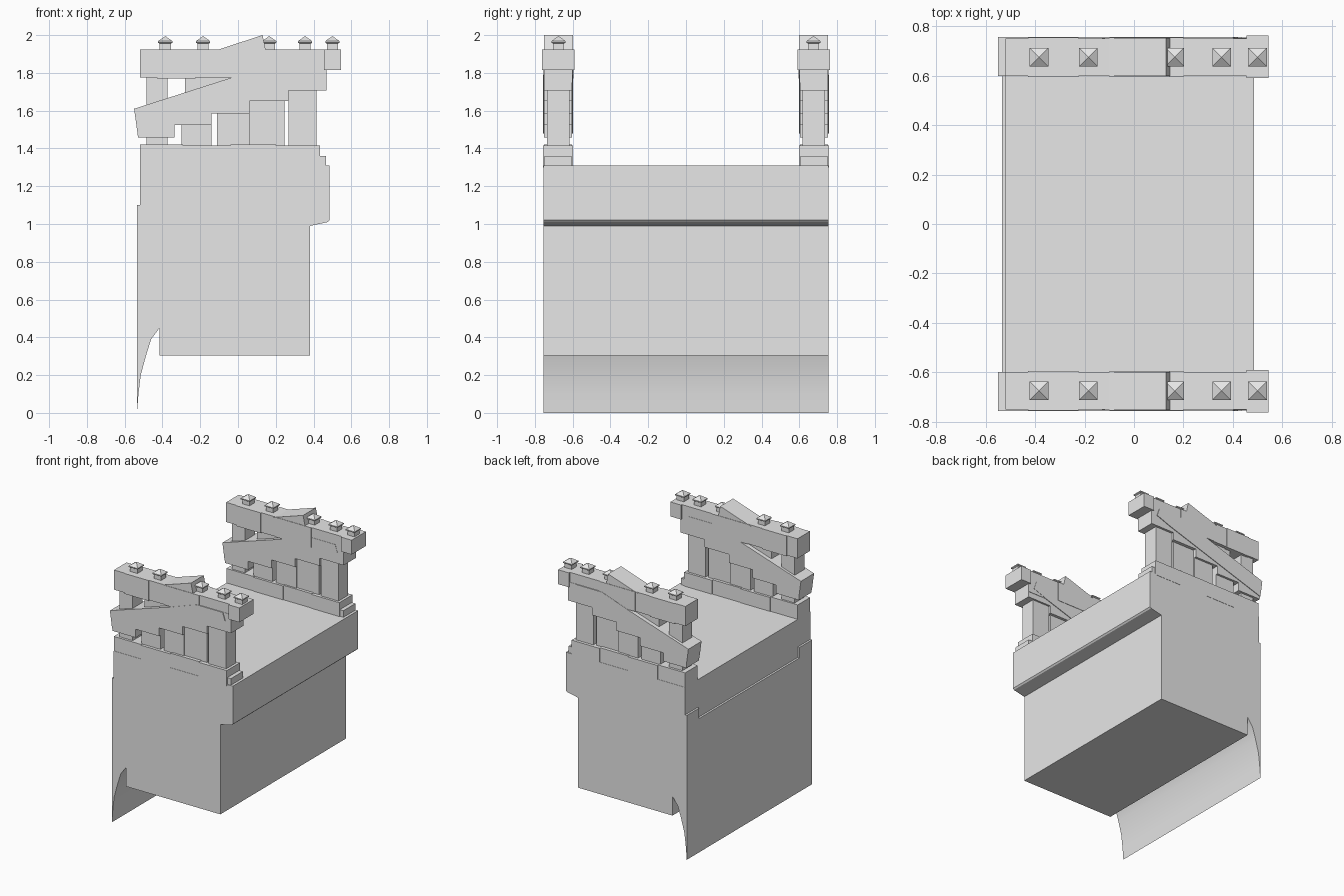
import bpy, bmesh

cube = bpy.data.objects.get("Cube")
if cube:
    bpy.data.objects.remove(cube, do_unlink=True)

stone = bpy.data.materials.new("grey_stone")
stone.use_nodes = True
grey = (0.8, 0.8, 0.8, 1)
stone.diffuse_color = grey
stone.node_tree.nodes["Principled BSDF"].inputs["Base Color"].default_value = grey


def finish(bm, name):
    bmesh.ops.recalc_face_normals(bm, faces=bm.faces)
    mesh = bpy.data.meshes.new(name)
    bm.to_mesh(mesh)
    bm.free()
    mesh.materials.append(stone)
    obj = bpy.data.objects.new(name, mesh)
    bpy.context.collection.objects.link(obj)
    return obj


def prism(name, profile, y0, y1):
    """Extrude an x-z outline from y0 to y1."""
    bm = bmesh.new()
    face = bm.faces.new([bm.verts.new((x, y0, z)) for x, z in profile])
    out = bmesh.ops.extrude_face_region(bm, geom=[face])
    verts = [v for v in out["geom"] if isinstance(v, bmesh.types.BMVert)]
    bmesh.ops.translate(bm, verts=verts, vec=(0, y1 - y0, 0))
    return finish(bm, name)


def box(name, x0, x1, z0, z1, y0, y1):
    return prism(name, [(x0, z0), (x1, z0), (x1, z1), (x0, z1)], y0, y1)


def finial(name, x, y):
    """Small square neck with a pyramid cap."""
    bm = bmesh.new()
    rings = []
    for half, z in ((0.03, 1.92), (0.03, 1.955), (0.038, 1.96), (0.038, 1.968)):
        rings.append([bm.verts.new((x + half * a, y + half * b, z))
                      for a, b in ((-1, -1), (1, -1), (1, 1), (-1, 1))])
    bm.faces.new(rings[0])
    for low, high in zip(rings, rings[1:]):
        for i in range(4):
            j = (i + 1) % 4
            bm.faces.new((low[i], low[j], high[j], high[i]))
    tip = bm.verts.new((x, y, 1.995))
    for i in range(4):
        bm.faces.new((rings[-1][i], rings[-1][(i + 1) % 4], tip))
    return finish(bm, name)


# Main block with overhanging front lip and curved rear flange
body = prism("bridge_body", [
    (-0.535, 0), (-0.527, 0.1), (-0.515, 0.2), (-0.488, 0.3), (-0.46, 0.39),
    (-0.415, 0.45), (-0.415, 0.305), (0.38, 0.305), (0.38, 0.99),
    (0.475, 1.01), (0.485, 1.02), (0.485, 1.31), (-0.52, 1.31),
    (-0.52, 1.02), (-0.535, 1.02)], -0.755, 0.755)
bpy.context.view_layer.objects.active = body
body.select_set(True)
bpy.ops.object.shade_smooth_by_angle()
body.select_set(False)

# The two railings mirror each other across the deck
for side, label in ((-1, "right"), (1, "left")):
    def rail(name, x0, x1, z0, z1, inner, outer):
        a, b = sorted((side * inner, side * outer))
        return box(f"{label}_{name}", x0, x1, z0, z1, a, b)

    def rail_shape(name, profile, inner, outer):
        a, b = sorted((side * inner, side * outer))
        return prism(f"{label}_{name}", profile, a, b)

    rail("ledge_end", -0.535, -0.515, 1.02, 1.1, 0.605, 0.755)

    # Curb stones
    edges = (-0.52, -0.29, -0.04, 0.2, 0.435)
    for i, (x0, x1) in enumerate(zip(edges, edges[1:])):
        proud = 0.004 * (i % 2)
        rail(f"curb_{i}", x0, x1, 1.3, 1.42 - proud, 0.603 - proud, 0.753 + proud)
    rail("curb_step", 0.43, 0.465, 1.3, 1.36, 0.605, 0.75)

    # Posts and infill slabs
    posts = ((-0.484, -0.373, 1.8), (-0.3, -0.14, 1.6), (-0.11, 0.06, 1.7),
             (0.06, 0.247, 1.72), (0.267, 0.415, 1.8))
    for i, (x0, x1, top) in enumerate(posts):
        inset = 0.008 * (i == 3)
        rail(f"post_{i}", x0, x1, 1.41, top, 0.617 + inset, 0.735 - inset)
    rail("back_slab", -0.28, -0.03, 1.6, 1.79, 0.63, 0.725)

    # Stepped masonry and the diagonal plank across it
    rail_shape("stepped_wall", [
        (-0.54, 1.6), (-0.53, 1.459), (-0.336, 1.459), (-0.336, 1.523),
        (-0.14, 1.523), (-0.14, 1.586), (0.06, 1.586), (0.06, 1.65),
        (0.267, 1.65), (0.267, 1.708), (0.468, 1.708), (0.468, 1.85),
        (0.2, 1.85), (-0.05, 1.765)], 0.603, 0.752)
    rail_shape("diagonal_plank", [
        (-0.55, 1.61), (-0.532, 1.48), (0.3, 1.745), (0.42, 1.79),
        (0.4, 1.85), (0.18, 1.85), (-0.05, 1.77)], 0.598, 0.757)

    # Top beam blocks, end block and tilted slab
    beams = ((-0.52, -0.43, 1.775), (-0.43, -0.225, 1.77), (-0.225, -0.1, 1.775),
             (-0.1, 0.2, 1.775), (0.2, 0.465, 1.75))
    for i, (x0, x1, bottom) in enumerate(beams):
        proud = 0.005 * (i % 2)
        rail(f"beam_{i}", x0, x1, bottom, 1.925, 0.6 - proud, 0.75 + proud)
    rail("end_block", 0.455, 0.545, 1.815, 1.925, 0.59, 0.762)
    rail_shape("tilted_slab", [(-0.13, 1.915), (0.13, 2.0), (0.148, 1.915)],
               0.598, 0.752)

    # Finials
    for i, x in enumerate((-0.385, -0.185, 0.165, 0.355, 0.5)):
        finial(f"{label}_finial_{i}", x, side * 0.675)
